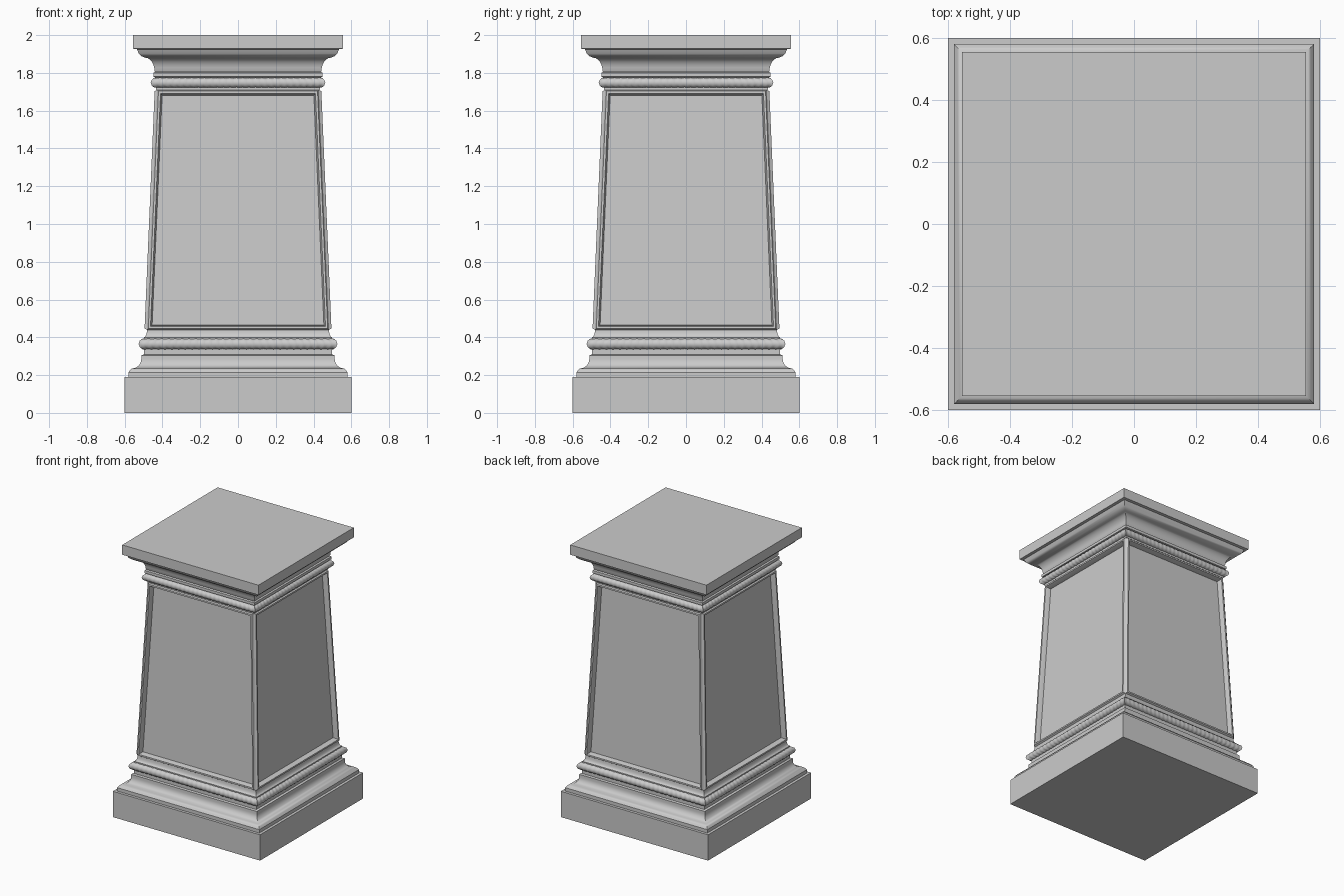
import bpy, bmesh, math
from mathutils import Matrix, Vector

default = bpy.data.objects.get("Cube")
if default:
    bpy.data.objects.remove(default, do_unlink=True)


def finish(name, bm, angle=35):
    """Turn a bmesh into a smooth-shaded object with sharp edges kept."""
    bmesh.ops.recalc_face_normals(bm, faces=bm.faces[:])
    mesh = bpy.data.meshes.new(name)
    bm.to_mesh(mesh)
    bm.free()
    obj = bpy.data.objects.new(name, mesh)
    bpy.context.collection.objects.link(obj)
    bpy.ops.object.select_all(action='DESELECT')
    obj.select_set(True)
    bpy.context.view_layer.objects.active = obj
    bpy.ops.object.shade_smooth_by_angle(angle=math.radians(angle))
    return obj


def square_loft(profile):
    """Stack square rings from (half width, height) pairs and cap both ends."""
    bm = bmesh.new()
    corners = [(-1, -1), (1, -1), (1, 1), (-1, 1)]
    rings = [[bm.verts.new((x * w, y * w, z)) for x, y in corners] for w, z in profile]
    sides = []
    for a, b in zip(rings, rings[1:]):
        for i in range(4):
            j = (i + 1) % 4
            sides.append(bm.faces.new((a[i], a[j], b[j], b[i])))
    bm.faces.new(rings[0][::-1])
    bm.faces.new(rings[-1])
    return bm, sides


def cove(start, end, steps=6):
    """Concave quarter curve, vertical at start and level at end."""
    (w0, z0), (w1, z1) = start, end
    angles = [i / steps * math.pi / 2 for i in range(steps + 1)]
    return [(w0 + (w1 - w0) * (1 - math.cos(t)), z0 + (z1 - z0) * math.sin(t))
            for t in angles]


def rope(name, half, z, radius, lumps):
    """Lumpy half-round moulding running round the four sides."""
    bm = bmesh.new()
    steps, segs = lumps * 4, 10
    for side in range(4):
        turn = Matrix.Rotation(side * math.pi / 2, 3, 'Z')
        rings = []
        for i in range(steps + 1):
            t = 2 * i / steps - 1
            ring = []
            for k in range(segs):
                a = 2 * math.pi * k / segs
                r = radius * (0.94 + 0.06 * math.cos(2 * math.pi * i / 4 + a))
                out = half + r * math.cos(a)
                # mitre each end against the neighbouring side
                ring.append(bm.verts.new(turn @ Vector((t * out, -out, z + r * math.sin(a)))))
            rings.append(ring)
        for a, b in zip(rings, rings[1:]):
            for k in range(segs):
                m = (k + 1) % segs
                bm.faces.new((a[k], a[m], b[m], b[k]))
    return finish(name, bm, 60)


# Plinth and base mouldings
base = [(0.6, 0), (0.6, 0.19), (0.58, 0.19), (0.58, 0.215), (0.57, 0.228)]
base += cove((0.512, 0.285), (0.562, 0.235))[::-1]
base += [(0.512, 0.305), (0.498, 0.31), (0.498, 0.395)]
base += cove((0.482, 0.44), (0.498, 0.40), 4)[::-1]
finish("base", square_loft(base)[0])

# Tapered shaft with a raised frame and sunken panel on each side
bm, panels = square_loft([(0.482, 0.44), (0.428, 1.71)])
for thickness, depth in [(0.12, 0), (0.01, 0.013), (0.016, 0), (0.006, -0.012), (0.006, -0.025)]:
    bmesh.ops.inset_individual(bm, faces=panels, thickness=thickness, depth=depth)
finish("shaft", bm, 30)

# Capital mouldings and flat top slab
capital = [(0.434, 1.71), (0.434, 1.775), (0.448, 1.78), (0.448, 1.80), (0.438, 1.805)]
capital += cove((0.442, 1.81), (0.49, 1.88))
capital += [(0.51, 1.888), (0.525, 1.902), (0.535, 1.925), (0.555, 1.928), (0.555, 2.0)]
finish("capital", square_loft(capital)[0])

# Rope mouldings above and below the shaft
rope("lower_rope", 0.496, 0.365, 0.03, 28)
rope("upper_rope", 0.434, 1.748, 0.028, 26)
